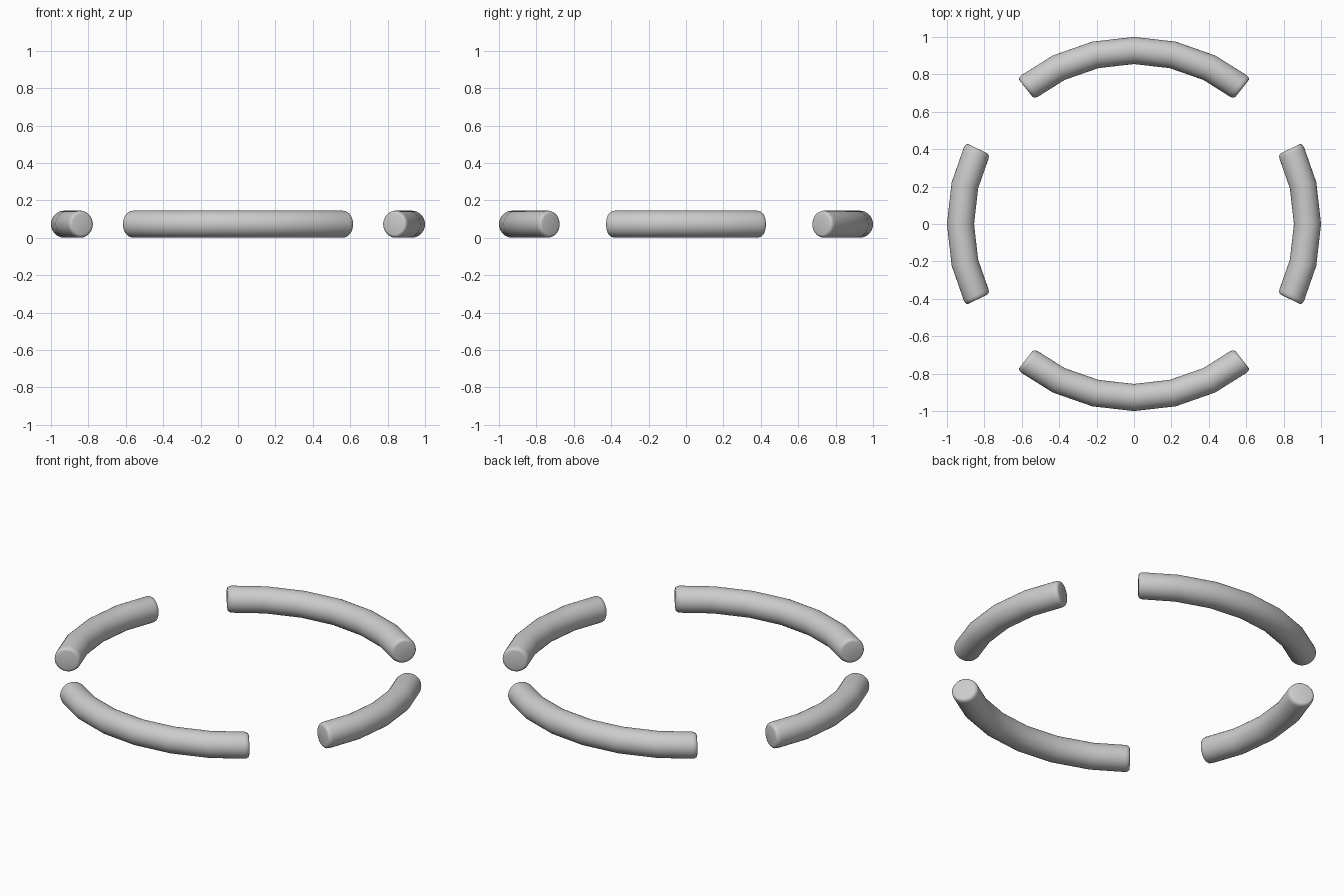
import bpy, bmesh, math
from mathutils import Vector

if "Cube" in bpy.data.objects:
    bpy.data.objects.remove(bpy.data.objects["Cube"])

R, r, SIDES = 0.9275, 0.0725, 32
STEP = 2 * math.pi / 28


def centre(t):
    """Point on the 28-sided ring path, t counted in steps."""
    i = math.floor(t)
    p = Vector((math.cos(i * STEP), math.sin(i * STEP), 0)) * R
    q = Vector((math.cos((i + 1) * STEP), math.sin((i + 1) * STEP), 0)) * R
    return p.lerp(q, t - i)


def arc_tube(name, mid_angle, n):
    # stations along the arc: (step, tube radius), rounded at both ends
    half = [(n, 0.055), (n - 0.012, 0.063), (n - 0.05, 0.0695), (n - 0.12, r)]
    stations = [(-t, s) for t, s in half]
    stations += [(t, r) for t in range(-n + 1, n)]
    stations += half[::-1]
    bm = bmesh.new()
    rings = []
    for t, s in stations:
        c = centre(t + mid_angle / STEP)
        d = c.normalized()
        rings.append([bm.verts.new(c + d * s * math.cos(a) + Vector((0, 0, r + s * math.sin(a))))
                      for a in (2 * math.pi * k / SIDES for k in range(SIDES))])
    for A, B in zip(rings, rings[1:]):
        for k in range(SIDES):
            j = (k + 1) % SIDES
            bm.faces.new((A[k], A[j], B[j], B[k]))
    bm.faces.new(rings[0])
    bm.faces.new(rings[-1][::-1])
    bmesh.ops.recalc_face_normals(bm, faces=bm.faces)
    me = bpy.data.meshes.new(name)
    bm.to_mesh(me)
    bm.free()
    ob = bpy.data.objects.new(name, me)
    bpy.context.collection.objects.link(ob)
    bpy.ops.object.select_all(action='DESELECT')
    ob.select_set(True)
    bpy.context.view_layer.objects.active = ob
    bpy.ops.object.shade_smooth_by_angle(angle=math.radians(40))


# long arcs front and back, short arcs at the sides
arc_tube("right_bar", 0, 2)
arc_tube("back_bar", math.pi / 2, 3)
arc_tube("left_bar", math.pi, 2)
arc_tube("front_bar", 3 * math.pi / 2, 3)
